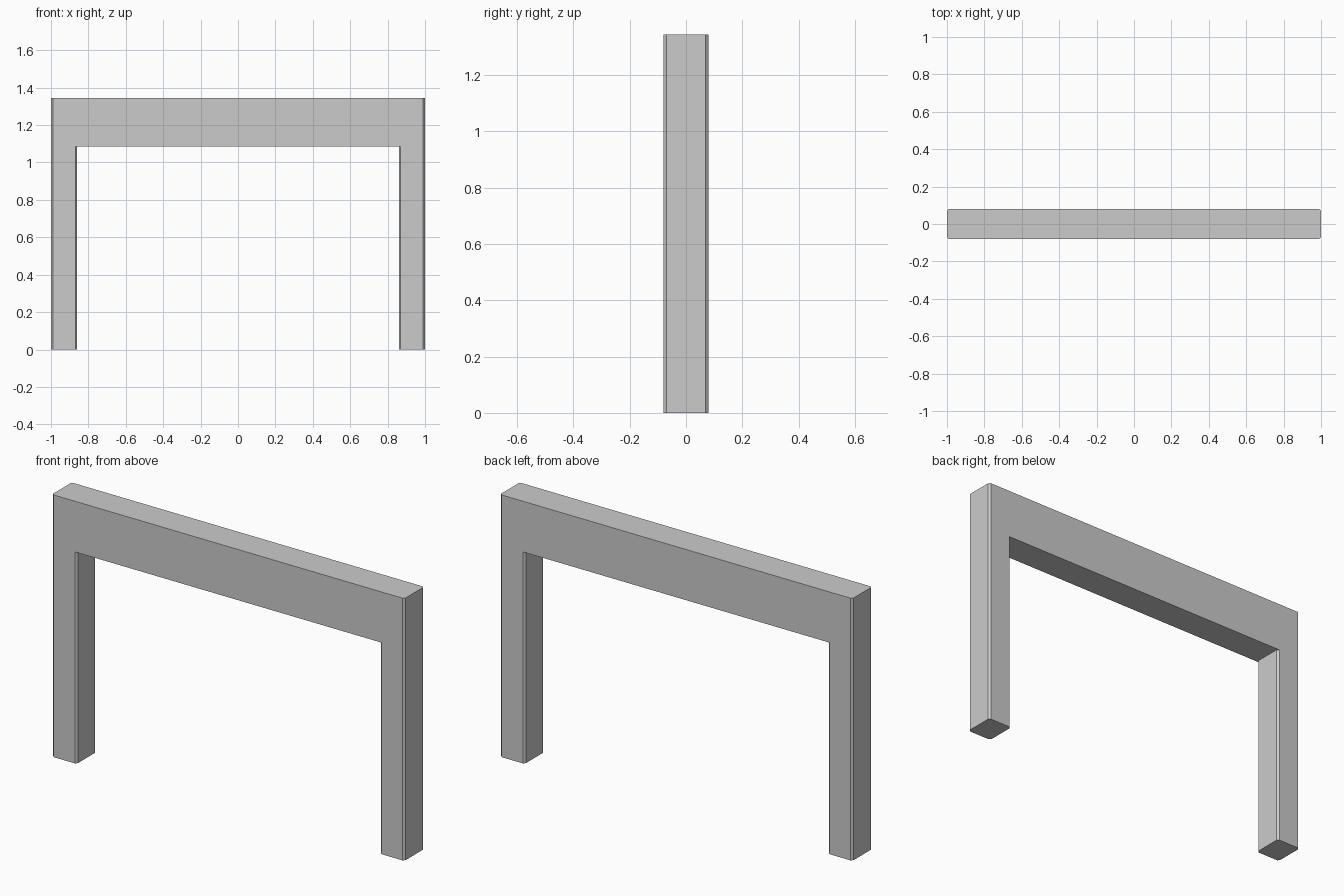
import bpy
import bmesh

if "Cube" in bpy.data.objects:
    bpy.data.objects.remove(bpy.data.objects["Cube"])

W, D, H = 1.0, 0.08, 1.345      # half width, half depth, height
INNER, UNDER, C = 0.86, 1.085, 0.01  # leg inner face, beam underside, edge chamfer

bm = bmesh.new()


def plan(points):
    return [bm.verts.new((x, y, UNDER)) for x, y in points]


# Plan of each leg: rectangle with chamfered corners, mirrored in x
legs = []
for s in (-1, 1):
    a, b = INNER * s, W * s
    c = C * s
    legs.append(plan([(a + c, -D), (a, -D + C), (a, D - C), (a + c, D),
                      (b - c, D), (b, D - C), (b, -D + C), (b - c, -D)]))
leg_faces = [bm.faces.new(legs[0]), bm.faces.new(legs[1][::-1])]
left, right = legs
bm.faces.new(left[:4] + right[3::-1])
bmesh.ops.recalc_face_normals(bm, faces=bm.faces)


def extrude(faces, dz):
    out = bmesh.ops.extrude_face_region(bm, geom=faces)
    moved = [g for g in out["geom"] if isinstance(g, bmesh.types.BMVert)]
    bmesh.ops.translate(bm, verts=moved, vec=(0, 0, dz))


# Beam goes up from the plan, legs go down
extrude(bm.faces[:], H - UNDER)
extrude(leg_faces, -UNDER)

# Merge coplanar pieces into clean flat sides
bmesh.ops.dissolve_limit(bm, angle_limit=0.01, verts=bm.verts[:], edges=bm.edges[:])
bmesh.ops.recalc_face_normals(bm, faces=bm.faces[:])

mesh = bpy.data.meshes.new("leg_frame")
bm.to_mesh(mesh)
bm.free()
frame = bpy.data.objects.new("leg_frame", mesh)
bpy.context.collection.objects.link(frame)
